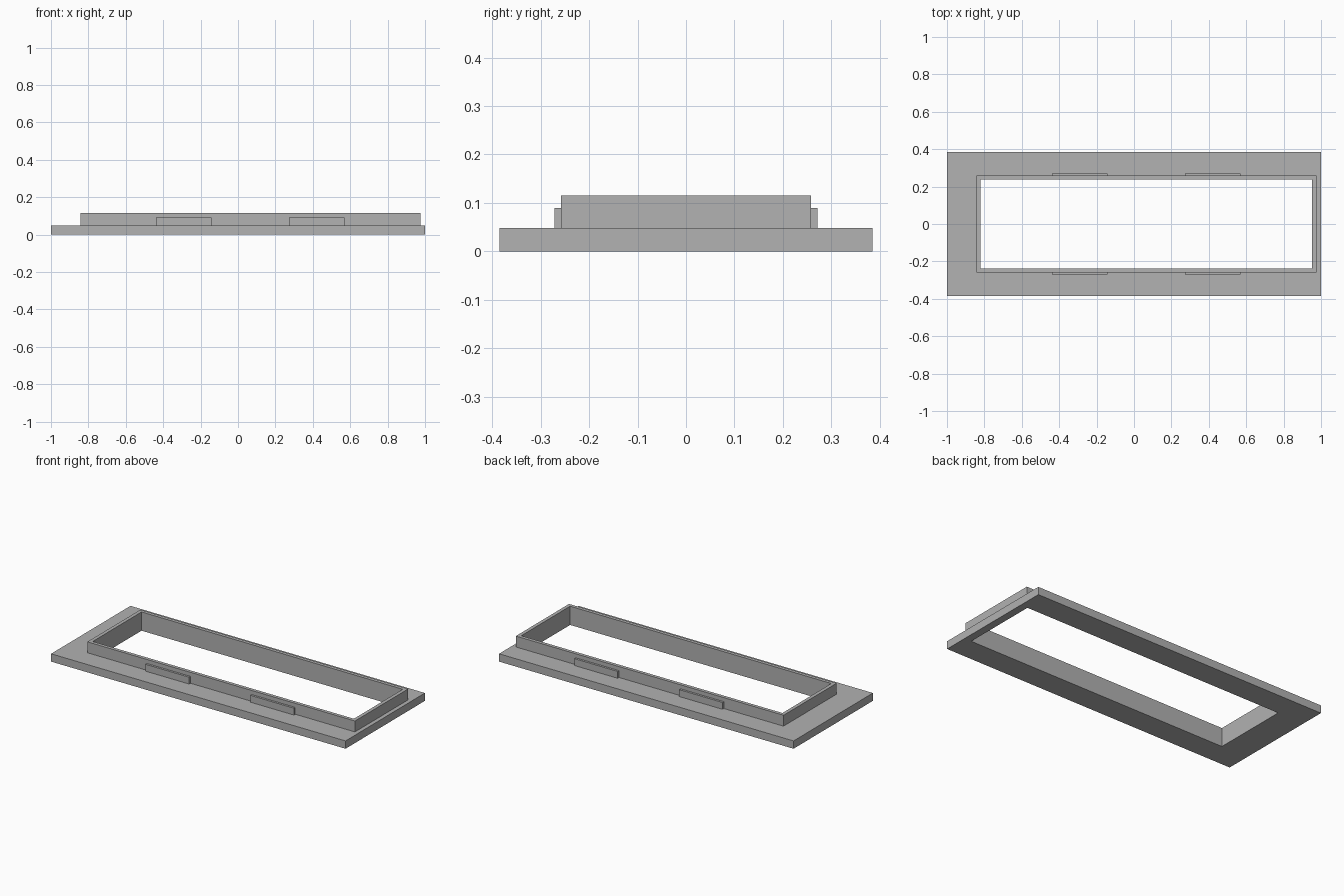
import bpy
import bmesh

if "Cube" in bpy.data.objects:
    bpy.data.objects.remove(bpy.data.objects["Cube"])

grey = bpy.data.materials.new("plain_grey")
grey.diffuse_color = (0.445, 0.445, 0.445, 1)
grey.use_nodes = True
grey.node_tree.nodes["Principled BSDF"].inputs["Base Color"].default_value = grey.diffuse_color


def make_object(name, bm):
    bmesh.ops.recalc_face_normals(bm, faces=bm.faces)
    mesh = bpy.data.meshes.new(name)
    bm.to_mesh(mesh)
    bm.free()
    mesh.materials.append(grey)
    obj = bpy.data.objects.new(name, mesh)
    bpy.context.collection.objects.link(obj)
    return obj


def box(name, x0, x1, y0, y1, z0, z1):
    bm = bmesh.new()
    bmesh.ops.create_cube(bm, size=1)
    for v in bm.verts:
        v.co = (x1 if v.co.x > 0 else x0,
                y1 if v.co.y > 0 else y0,
                z1 if v.co.z > 0 else z0)
    return make_object(name, bm)


BASE_TOP, RIM_TOP = 0.048, 0.115

# Flanged frame: rectangular loops (x0, x1, half depth, z), stitched in a closed ring
outer, rim, hole = (-1.0, 1.0, 0.385), (-0.843, 0.975, 0.258), (-0.821, 0.953, 0.237)
loops = [(*outer, 0), (*outer, BASE_TOP), (*rim, BASE_TOP),
         (*rim, RIM_TOP), (*hole, RIM_TOP), (*hole, 0)]
bm = bmesh.new()
rings = [[bm.verts.new((x, y, z)) for x, y in ((x0, -d), (x1, -d), (x1, d), (x0, d))]
         for x0, x1, d, z in loops]
for i, ring in enumerate(rings):
    following = rings[(i + 1) % len(rings)]
    for j in range(4):
        k = (j + 1) % 4
        bm.faces.new((ring[j], ring[k], following[k], following[j]))
make_object("flanged_frame", bm)

# Snap tabs on the long outer walls of the rim
for side, x0, x1 in (("left", -0.438, -0.143), ("right", 0.274, 0.569)):
    box("front_tab_" + side, x0, x1, -0.271, -0.258, BASE_TOP, 0.09)
    box("back_tab_" + side, x0, x1, 0.258, 0.271, BASE_TOP, 0.09)
